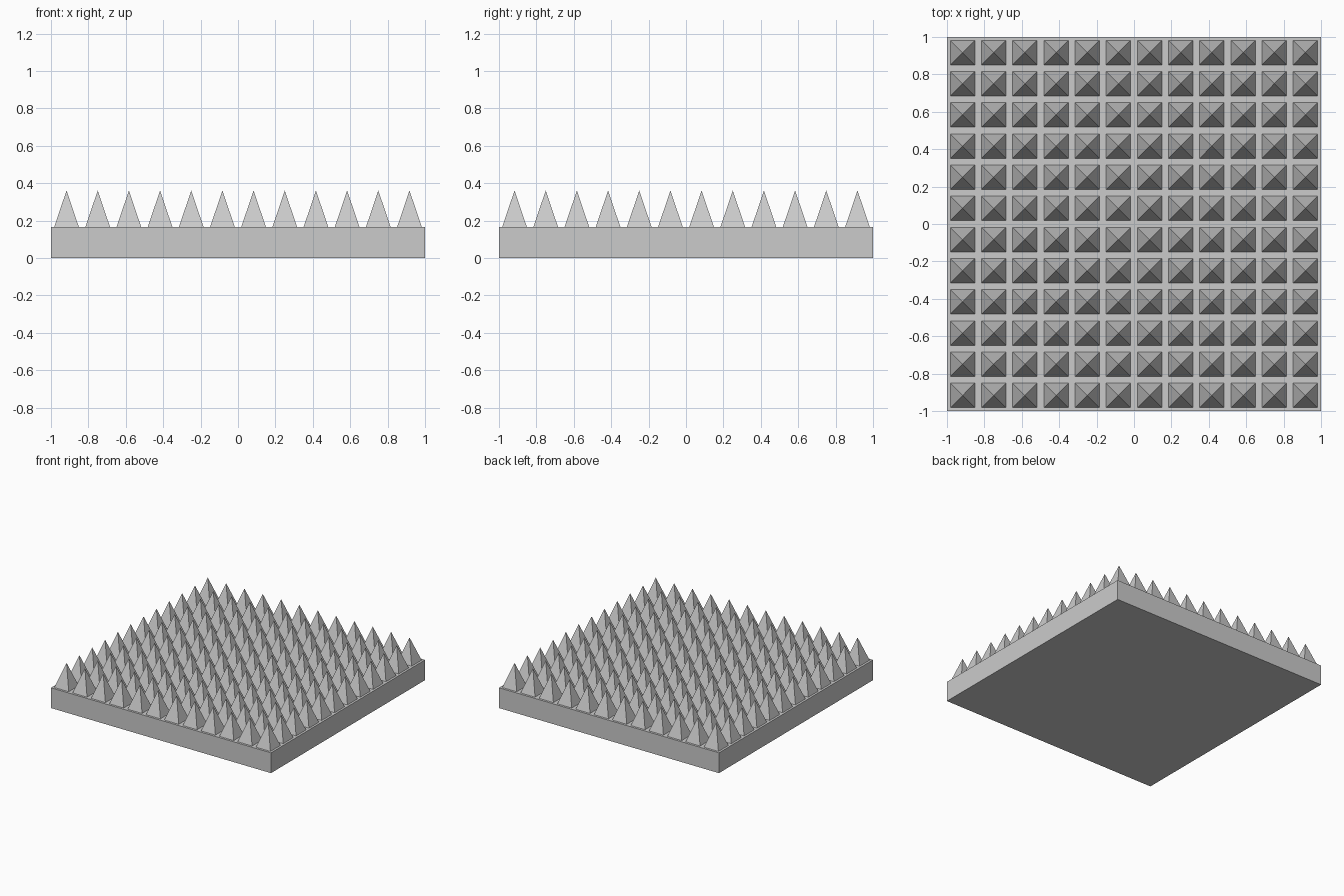
import bpy, bmesh
from math import pi, sqrt
from mathutils import Matrix

if "Cube" in bpy.data.objects:
    bpy.data.objects.remove(bpy.data.objects["Cube"])

COUNT = 12
PITCH = 2 / COUNT
BASE_H = PITCH
SPIKE_W = 0.8 * PITCH
TIP_Z = 0.361
SINK = 0.004


def add_object(name, bm):
    mesh = bpy.data.meshes.new(name)
    bm.to_mesh(mesh)
    bm.free()
    obj = bpy.data.objects.new(name, mesh)
    bpy.context.collection.objects.link(obj)
    return obj


# Square base slab
bm = bmesh.new()
bmesh.ops.create_cube(bm, size=1, matrix=Matrix.Translation((0, 0, BASE_H / 2))
                      @ Matrix.Diagonal((2, 2, BASE_H, 1)))
add_object("base_slab", bm)

# One four-sided spike in the corner, sunk slightly into the slab
height = TIP_Z - BASE_H + SINK
start = -1 + PITCH / 2
bm = bmesh.new()
bmesh.ops.create_cone(bm, cap_ends=True, segments=4, radius1=SPIKE_W / sqrt(2),
                      radius2=0, depth=height, matrix=Matrix.Rotation(pi / 4, 4, 'Z'))
bmesh.ops.remove_doubles(bm, verts=bm.verts, dist=1e-5)
# Align the spike sides with the slab edges
if max(v.co.x for v in bm.verts) > SPIKE_W * 0.6:
    bmesh.ops.rotate(bm, verts=bm.verts, matrix=Matrix.Rotation(pi / 4, 3, 'Z'))
spikes = add_object("spikes", bm)
spikes.location = (start, start, TIP_Z - height / 2)

# Repeat the spike over the slab in rows and columns
for axis, offset in (("columns", (PITCH, 0, 0)), ("rows", (0, PITCH, 0))):
    arr = spikes.modifiers.new(axis, 'ARRAY')
    arr.count = COUNT
    arr.use_relative_offset = False
    arr.use_constant_offset = True
    arr.constant_offset_displace = offset
